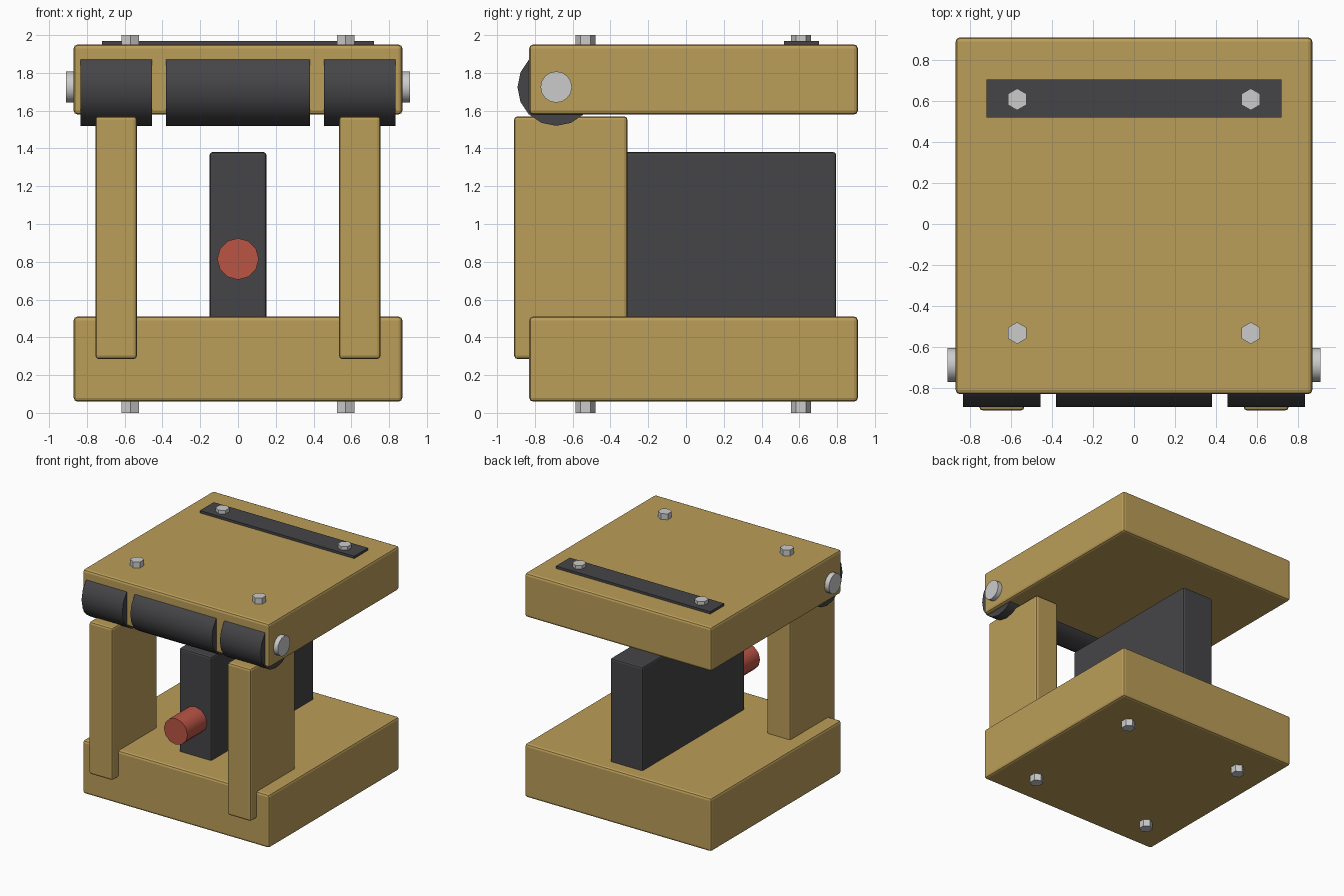
import bpy
from math import pi, radians

if "Cube" in bpy.data.objects:
    bpy.data.objects.remove(bpy.data.objects["Cube"])


def material(name, rgb):
    m = bpy.data.materials.new(name)
    m.diffuse_color = (*rgb, 1)
    m.use_nodes = True
    m.node_tree.nodes["Principled BSDF"].inputs["Base Color"].default_value = m.diffuse_color
    return m


wood = material("ochre", (0.50, 0.34, 0.10))
dark = material("charcoal", (0.06, 0.06, 0.065))
red = material("red", (0.50, 0.09, 0.06))


def box(name, x, y, z, mat, bevel=0.0):
    """Box from (min, max) ranges with softened edges."""
    r = (x, y, z)
    bpy.ops.mesh.primitive_cube_add(size=1, location=[(a + b) / 2 for a, b in r])
    o = bpy.context.object
    o.name = name
    o.scale = [b - a for a, b in r]
    bpy.ops.object.transform_apply(location=False, rotation=False, scale=True)
    o.data.materials.append(mat)
    if bevel:
        m = o.modifiers.new("soft_edges", 'BEVEL')
        m.width = bevel
        m.segments = 2
    return o


def rod(name, sides, radius, length, loc, rot=(0, 0, 0), mat=None, smooth=True):
    bpy.ops.mesh.primitive_cylinder_add(vertices=sides, radius=radius, depth=length,
                                        location=loc, rotation=rot)
    o = bpy.context.object
    o.name = name
    if mat:
        o.data.materials.append(mat)
    if smooth:
        bpy.ops.object.shade_smooth_by_angle(angle=radians(40))
    return o


# Base and lid blocks
box("base_block", (-0.87, 0.87), (-0.83, 0.91), (0.06, 0.51), wood, 0.02)
box("top_block", (-0.87, 0.87), (-0.83, 0.91), (1.58, 1.95), wood, 0.02)

# Central upright slab with its red front peg
box("centre_slab", (-0.15, 0.15), (-0.57, 0.795), (0.45, 1.38), dark, 0.014)
rod("red_peg", 12, 0.11, 0.33, (0, -0.665, 0.815), (pi / 2, 0, 0), red)

# Hinge along the front edge of the lid
HINGE_Y, HINGE_Z = -0.687, 1.725
along_x = (0, pi / 2, 0)
rod("hinge_barrel_centre", 16, 0.205, 0.76, (0, HINGE_Y, HINGE_Z), along_x, dark)
rod("hinge_pin", 16, 0.083, 1.82, (0, HINGE_Y, HINGE_Z), along_x)

# Paired posts and outer hinge barrels
for side, s in (("left", -1), ("right", 1)):
    xs = sorted((s * 0.535, s * 0.755))
    box(f"front_post_{side}", xs, (-0.91, -0.31), (0.285, 1.57), wood, 0.018)
    rod(f"hinge_barrel_{side}", 16, 0.205, 0.38, (s * 0.645, HINGE_Y, HINGE_Z),
        along_x, dark)

# Strap on the lid
box("top_strap", (-0.72, 0.72), (0.52, 0.705), (1.93, 1.97), dark)

# Hex bolt heads above and below
for level, z in (("bottom", 0.045), ("top", 1.955)):
    for s in (-1, 1):
        for y in (-0.532, 0.608):
            rod(f"{level}_bolt", 6, 0.053, 0.09, (s * 0.57, y, z), smooth=False)
